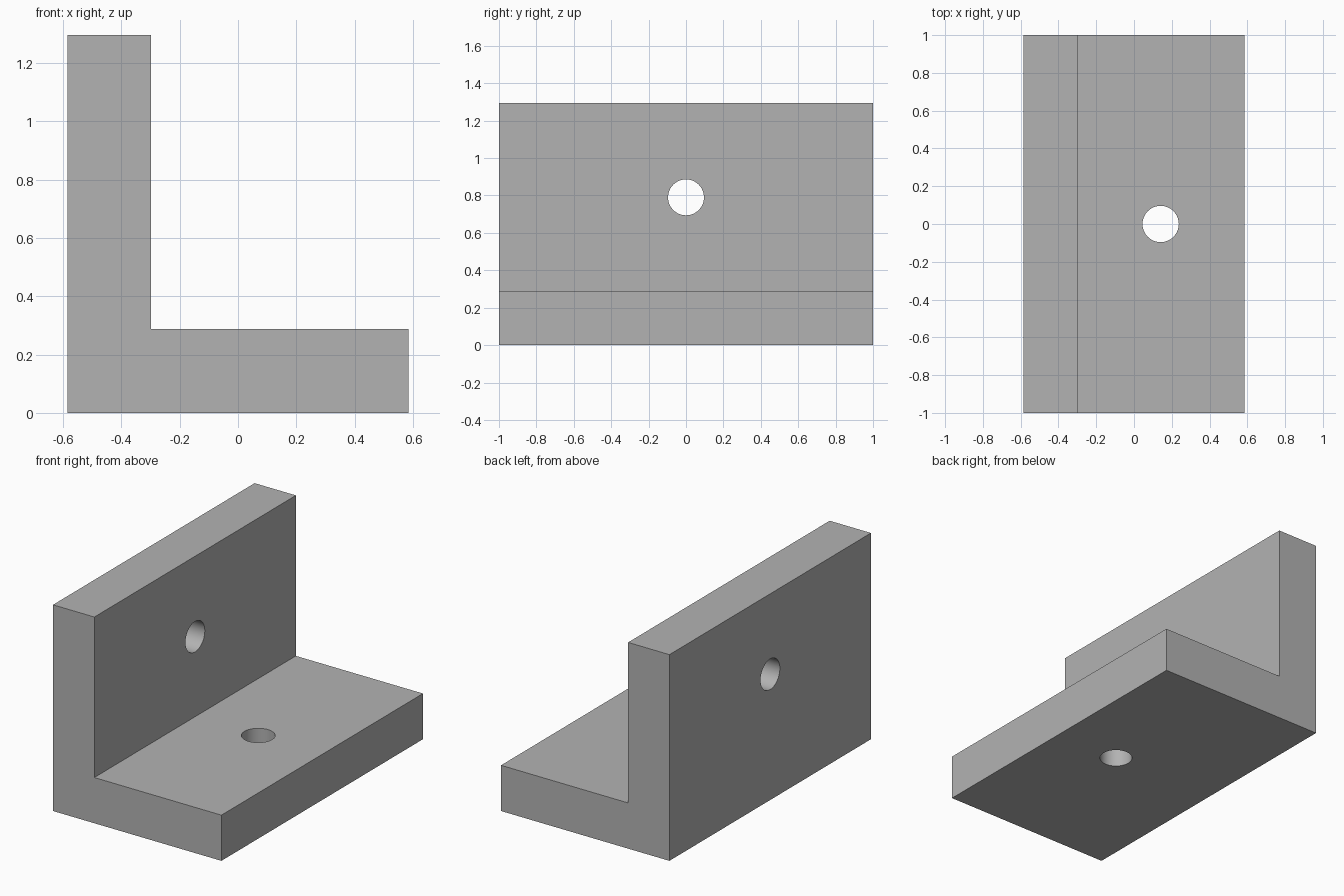
import bpy
import bmesh
import math
from mathutils import Vector

cube = bpy.data.objects.get("Cube")
if cube:
    bpy.data.objects.remove(cube, do_unlink=True)

# Overall dimensions
HALF_W, HALF_L, HEIGHT = 0.585, 1.0, 1.295
THICK = 0.287
HOLE_R = 0.096
INNER_X = -HALF_W + THICK

# Plain grey metal
grey = bpy.data.materials.new("grey_metal")
grey.use_nodes = True
colour = (0.45, 0.45, 0.45, 1)
grey.diffuse_color = colour
grey.node_tree.nodes["Principled BSDF"].inputs["Base Color"].default_value = colour

# L-shaped profile swept along the length
profile = [(-HALF_W, 0), (HALF_W, 0), (HALF_W, THICK),
           (INNER_X, THICK), (INNER_X, HEIGHT), (-HALF_W, HEIGHT)]
bm = bmesh.new()
face = bm.faces.new([bm.verts.new((x, -HALF_L, z)) for x, z in profile])
sweep = bmesh.ops.extrude_face_region(bm, geom=[face])
moved = [v for v in sweep["geom"] if isinstance(v, bmesh.types.BMVert)]
bmesh.ops.translate(bm, verts=moved, vec=Vector((0, 2 * HALF_L, 0)))
bmesh.ops.recalc_face_normals(bm, faces=bm.faces)
mesh = bpy.data.meshes.new("angle_bracket")
bm.to_mesh(mesh)
bm.free()
mesh.materials.append(grey)
bracket = bpy.data.objects.new("angle_bracket", mesh)
bpy.context.collection.objects.link(bracket)


def drill(name, location, rotation):
    """Cut a round bolt hole through the bracket."""
    bpy.ops.mesh.primitive_cylinder_add(vertices=64, radius=HOLE_R, depth=2 * THICK,
                                        location=location, rotation=rotation)
    cutter = bpy.context.object
    cutter.name = name
    cutter.hide_render = True
    cutter.data.materials.append(grey)
    cut = bracket.modifiers.new(name, "BOOLEAN")
    cut.operation = "DIFFERENCE"
    cut.solver = "EXACT"
    cut.object = cutter
    return cutter


# One hole in the upright wall, one in the base plate
cutters = [
    drill("wall_hole", (-HALF_W + THICK / 2, 0, 0.79), (0, math.pi / 2, 0)),
    drill("base_hole", (0.141, 0, THICK / 2), (0, 0, 0)),
]

# Bake the holes and drop the cutters
for ob in bpy.context.selected_objects:
    ob.select_set(False)
bracket.select_set(True)
bpy.context.view_layer.objects.active = bracket
for name in [m.name for m in bracket.modifiers]:
    bpy.ops.object.modifier_apply(modifier=name)
for cutter in cutters:
    bpy.data.objects.remove(cutter, do_unlink=True)

# Round hole walls, crisp plate edges
bpy.ops.object.shade_smooth_by_angle(angle=math.radians(30))
